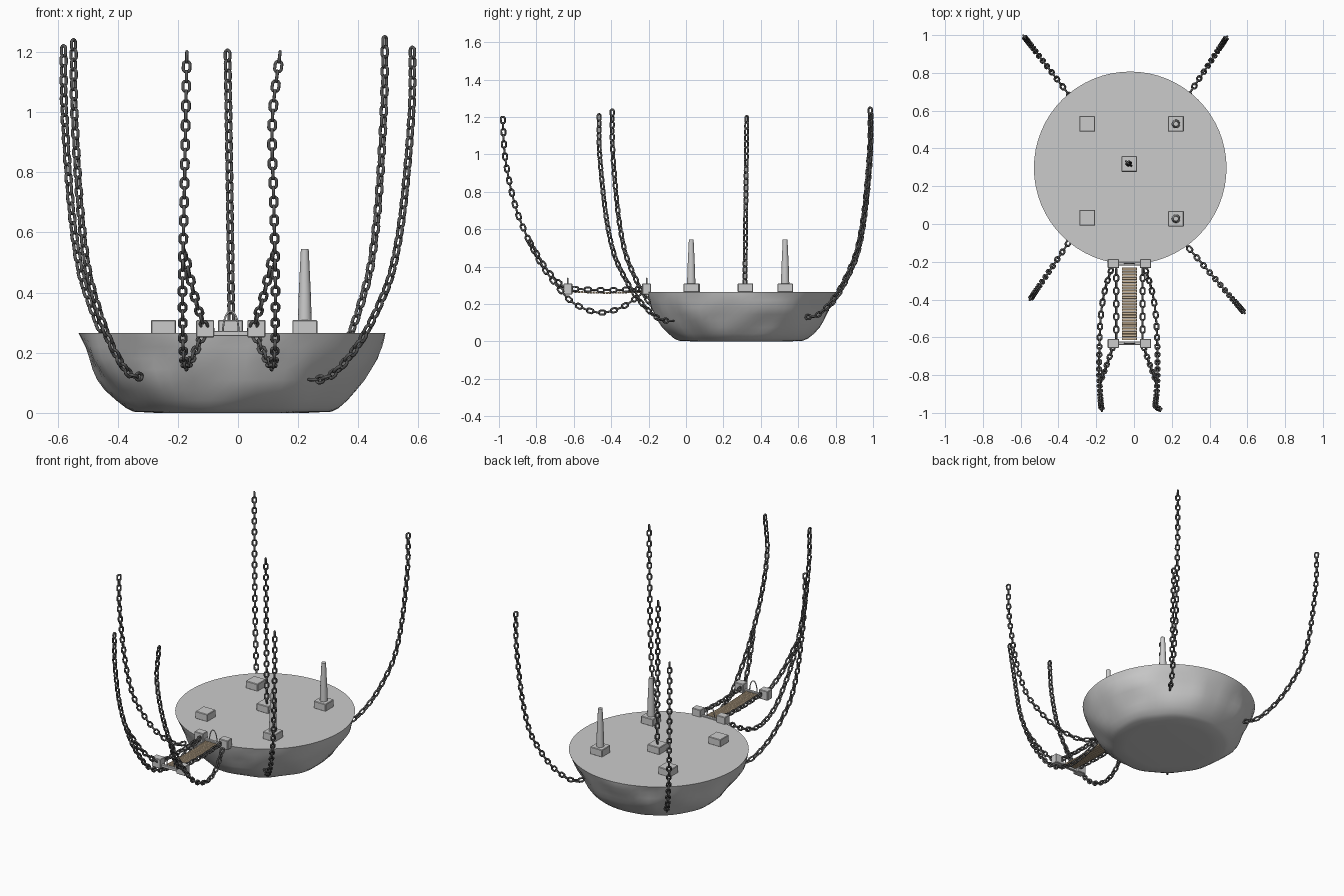
import bpy, bmesh, math
from mathutils import Vector, Matrix, noise

if "Cube" in bpy.data.objects:
    bpy.data.objects.remove(bpy.data.objects["Cube"])

CX, CY, TOP = -0.02, 0.297, 0.265     # bowl centre and deck height
BX = -0.024                           # bridge centre line


def material(name, rgb):
    m = bpy.data.materials.new(name)
    m.diffuse_color = (*rgb, 1)
    m.use_nodes = True
    m.node_tree.nodes["Principled BSDF"].inputs["Base Color"].default_value = m.diffuse_color
    return m


iron = material("dark_iron", (0.10, 0.10, 0.10))
wood = material("plank_wood", (0.62, 0.48, 0.32))


def make(name, verts, faces, mat=None, smooth=None):
    me = bpy.data.meshes.new(name)
    me.from_pydata(verts, [], faces)
    me.update()
    ob = bpy.data.objects.new(name, me)
    bpy.context.collection.objects.link(ob)
    if mat:
        me.materials.append(mat)
    if smooth is not None:
        bpy.ops.object.select_all(action='DESELECT')
        ob.select_set(True)
        bpy.context.view_layer.objects.active = ob
        bpy.ops.object.shade_smooth_by_angle(angle=math.radians(smooth))
    return ob


def box(name, c, s, mat=None, bevel=0.003):
    bm = bmesh.new()
    bmesh.ops.create_cube(bm, size=1, matrix=Matrix.Translation(c) @ Matrix.Diagonal((*s, 1)))
    if bevel:
        bmesh.ops.bevel(bm, geom=bm.edges[:], offset=bevel, segments=1, affect='EDGES')
    ob = make(name, [], [], mat)
    bm.to_mesh(ob.data)
    bm.free()
    return ob


def revolve(name, profile, centre, n, smooth=40, wobble=0):
    """Lathe (radius, z) points, capped at both ends."""
    v, f = [], []
    for r, z in profile:
        for i in range(n):
            a = 2 * math.pi * i / n
            p = Vector((r * math.cos(a), r * math.sin(a), z))
            fade = wobble * min(1, max(0, (TOP - z) / 0.08))
            k = 1 + fade * noise.noise(p * 7)
            v.append((centre[0] + p.x * k, centre[1] + p.y * k, z))
    for j in range(len(profile) - 1):
        for i in range(n):
            a, b = j * n + i, j * n + (i + 1) % n
            f.append((a, b, b + n, a + n))
    f.append(tuple(range(n))[::-1])
    f.append(tuple(range((len(profile) - 1) * n, len(profile) * n)))
    return make(name, v, f, None, smooth)


def spline(pts, steps=24):
    """Catmull-Rom curve through the points."""
    p = [Vector(q) for q in pts]
    p = [2 * p[0] - p[1]] + p + [2 * p[-1] - p[-2]]
    out = []
    for i in range(1, len(p) - 2):
        a, b, c, d = p[i - 1:i + 3]
        for s in range(steps):
            t = s / steps
            out.append(0.5 * (2 * b + (c - a) * t + (2 * a - 5 * b + 4 * c - d) * t * t
                              + (3 * b - a - 3 * c + d) * t ** 3))
    return out + [p[-2]]


# One oval link lying in its local XY plane, long along X
LEN, WID, WIRE, RING, SEG = 0.046, 0.033, 0.0055, 16, 7
link_v, link_f = [], []
arc_r, half = WID / 2 - WIRE, (LEN - WID) / 2
for i in range(RING):
    a = 2 * math.pi * (i + 0.5) / RING
    d = Vector((math.cos(a), math.sin(a), 0))
    mid = d * arc_r + Vector((math.copysign(half, d.x), 0, 0))
    for j in range(SEG):
        b = 2 * math.pi * j / SEG
        link_v.append(mid + WIRE * (d * math.cos(b) + Vector((0, 0, math.sin(b)))))
        i2, j2 = (i + 1) % RING, (j + 1) % SEG
        link_f.append((i * SEG + j, i2 * SEG + j, i2 * SEG + j2, i * SEG + j2))


def chain(name, pts, normal):
    """Place links along a path, each turned a quarter from the last."""
    path = spline(pts)
    total = sum((b - a).length for a, b in zip(path, path[1:]))
    n = round(total / 0.033)
    pitch = total / n
    v, f, run, k = [], [], 0, 0
    for a, b in zip(path, path[1:]):
        seg = (b - a).length
        while k < n and (k + 0.5) * pitch <= run + seg:
            pos = a.lerp(b, ((k + 0.5) * pitch - run) / seg)
            x = (b - a).normalized()
            y = x.cross(Vector(normal)).normalized()
            z = x.cross(y)
            if k % 2:
                y, z = z, -y
            m = Matrix((x, y, z)).transposed()
            base = len(v)
            v += [pos + m @ q for q in link_v]
            f += [tuple(base + q for q in face) for face in link_f]
            k += 1
        run += seg
    make(name, v, f, iron, 60)


# Lumpy stone bowl with flat deck
bowl = [(0.33, 0.004), (0.355, 0.016), (0.385, 0.042), (0.415, 0.075), (0.44, 0.11),
        (0.46, 0.145), (0.478, 0.18), (0.494, 0.22), (0.505, 0.25), (0.51, TOP)]
revolve("stone_bowl", [(0.25, 0.0)] + bowl, (CX, CY), 64, 40, 0.05)

# Deck pedestals, with tapered pillars on the right-hand pair
for i, (x, y) in enumerate([(-0.248, 0.53), (-0.248, 0.033), (0.222, 0.53), (0.222, 0.028), (-0.025, 0.318)]):
    box(f"pedestal_{i + 1}", (x, y, TOP + 0.021), (0.083, 0.083, 0.046))
    if i in (2, 3):
        revolve(f"pillar_{i - 1}", [(0.023, 0.305), (0.020, 0.40), (0.013, 0.545)], (x, y), 14)

# Central hanging chain
chain("centre_chain", [(-0.022, 0.315, 0.30), (-0.028, 0.32, 0.75), (-0.035, 0.325, 1.205)], (1, 1, 0))

# Four sagging chains fixed to the bowl sides: drop is (share of run, share of height)
drop = [(0, 1), (0.01, 0.8), (0.09, 0.52), (0.19, 0.34), (0.31, 0.235),
        (0.5, 0.12), (0.7, 0.04), (0.85, 0.005), (1, 0)]
for name, top, end in [
        ("rear_left", (-0.58, 0.99, 1.22), (-0.31, 0.64, 0.12)),
        ("rear_right", (0.488, 0.985, 1.25), (0.26, 0.64, 0.13)),
        ("front_left", (-0.547, -0.395, 1.24), (-0.32, -0.06, 0.12)),
        ("front_right", (0.58, -0.465, 1.215), (0.24, -0.07, 0.11))]:
    t, e = Vector(top), Vector(end)
    pts = [(t.x + (e.x - t.x) * s, t.y + (e.y - t.y) * s, e.z + (t.z - e.z) * h) for s, h in drop]
    chain(name + "_chain", pts, (e.y - t.y, t.x - e.x, 0))

# Bridge planks
for i in range(23):
    box(f"plank_{i + 1}", (BX, -0.238 - i * 0.0168, 0.266 - 0.006 * math.sin(math.pi * i / 22)),
        (0.08, 0.0145, 0.010), wood, 0.0015)

# Bridge ends: anchor blocks, cross bar and small arch
for tag, y in (("inner", -0.21), ("outer", -0.632)):
    for side, x in (("left", BX - 0.085), ("right", BX + 0.085)):
        box(f"{tag}_{side}_block", (x, y, 0.28), (0.06, 0.048, 0.058))
    box(f"{tag}_cross_bar", (BX, y, 0.264), (0.12, 0.018, 0.018), None, 0.002)
    cu = bpy.data.curves.new(f"{tag}_arch", 'CURVE')
    cu.dimensions = '3D'
    cu.bevel_depth, cu.bevel_resolution = 0.003, 2
    sp = cu.splines.new('POLY')
    sp.points.add(14)
    for k, p in enumerate(sp.points):
        a = math.pi * k / 14
        p.co = (BX + 0.026 * math.cos(a), y, 0.27 + 0.068 * math.sin(a), 1)
    bpy.context.collection.objects.link(bpy.data.objects.new(f"{tag}_arch", cu))

# Bridge chains on both sides: rail, long hanging chain and branch to the outer block
for side, s, out in (("left", -1, 0.0), ("right", 1, -0.012)):
    X = lambda d: BX + s * (d + out)
    chain(f"{side}_rail_chain", [(BX + s * 0.07, -0.235, 0.282), (BX + s * 0.07, -0.42, 0.274),
                                 (BX + s * 0.07, -0.61, 0.282)], (1, 0, 0))
    topx = -0.17 if s < 0 else 0.14
    chain(f"{side}_hanging_chain",
          [(topx, -0.98, 1.20), (X(0.15), -0.965, 0.97), (X(0.155), -0.905, 0.70),
           (X(0.16), -0.80, 0.46), (X(0.16), -0.70, 0.31), (X(0.158), -0.60, 0.205),
           (X(0.15), -0.47, 0.155), (X(0.13), -0.35, 0.18), (X(0.095), -0.235, 0.255)], (1, 0, 0))
    chain(f"{side}_branch_chain", [(X(0.155), -0.84, 0.54), (X(0.12), -0.745, 0.385),
                                   (X(0.085), -0.645, 0.28)], (1, 0, 0))
